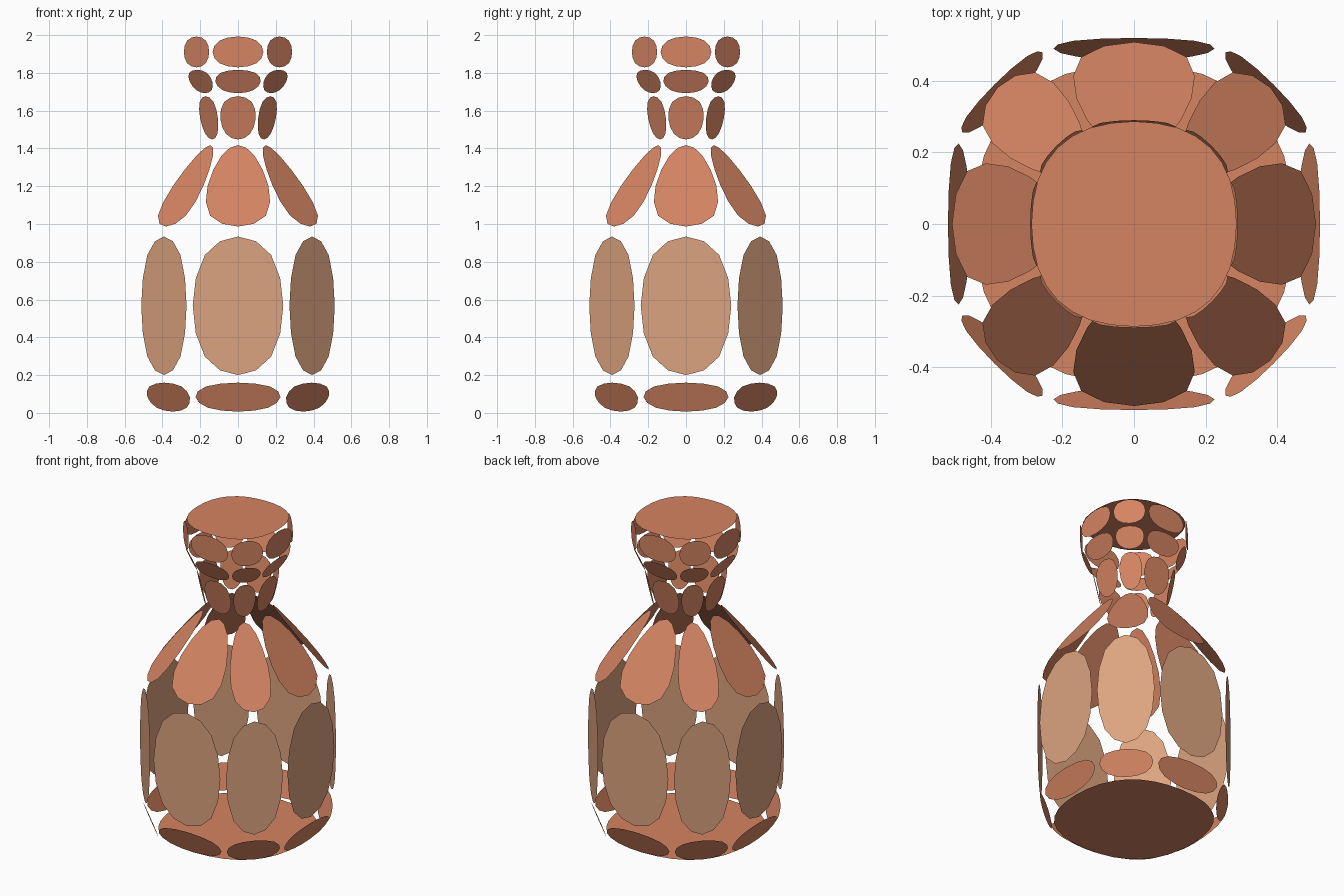
import bpy
import bmesh

if "Cube" in bpy.data.objects:
    bpy.data.objects.remove(bpy.data.objects["Cube"])


def material(name, rgb):
    m = bpy.data.materials.new(name)
    m.diffuse_color = (*rgb, 1)
    m.use_nodes = True
    m.node_tree.nodes["Principled BSDF"].inputs["Base Color"].default_value = m.diffuse_color
    return m


terracotta = material("terracotta", (0.66, 0.23, 0.122))
tan = material("tan", (0.72, 0.37, 0.215))


def ring(r, z):
    """Square with cut corners: eight points, counter-clockwise."""
    a = r / 2
    return [(x, y, z) for x, y in ((-a, -r), (a, -r), (r, -a), (r, a),
                                   (a, r), (-a, r), (-r, a), (-r, -a))]


def rounded_plates(name, faces, mat):
    """Loose flat faces, each rounded by its own subdivision."""
    bm = bmesh.new()
    for pts in faces:
        bm.faces.new([bm.verts.new(p) for p in pts])
    mesh = bpy.data.meshes.new(name)
    bm.to_mesh(mesh)
    bm.free()
    mesh.materials.append(mat)
    ob = bpy.data.objects.new(name, mesh)
    bpy.context.collection.objects.link(ob)
    sub = ob.modifiers.new("round", 'SUBSURF')
    sub.levels = sub.render_levels = 2
    sub.use_limit_surface = True
    sub.boundary_smooth = 'ALL'


def band(name, low, high, mat):
    """Eight plates between two rings."""
    lo, hi = ring(*low), ring(*high)
    faces = []
    for i in range(8):
        j = (i + 1) % 8
        faces.append((lo[i], lo[j], hi[j], hi[i]))
    rounded_plates(name, faces, mat)


# Bottle outline (radius, height) from foot to lip
outline = [(0.457, 0.0), (0.523, 0.167), (0.523, 0.967), (0.18, 1.437),
           (0.23, 1.687), (0.293, 1.822), (0.293, 2.0)]
names = ["foot_band", "body_band", "shoulder_band",
         "neck_band", "collar_band", "lip_band"]
for k, name in enumerate(names):
    band(name, outline[k], outline[k + 1],
         tan if name == "body_band" else terracotta)

# Closing discs
rounded_plates("bottom_disc", [ring(*outline[0])[::-1]], terracotta)
rounded_plates("top_disc", [ring(*outline[-1])], terracotta)
